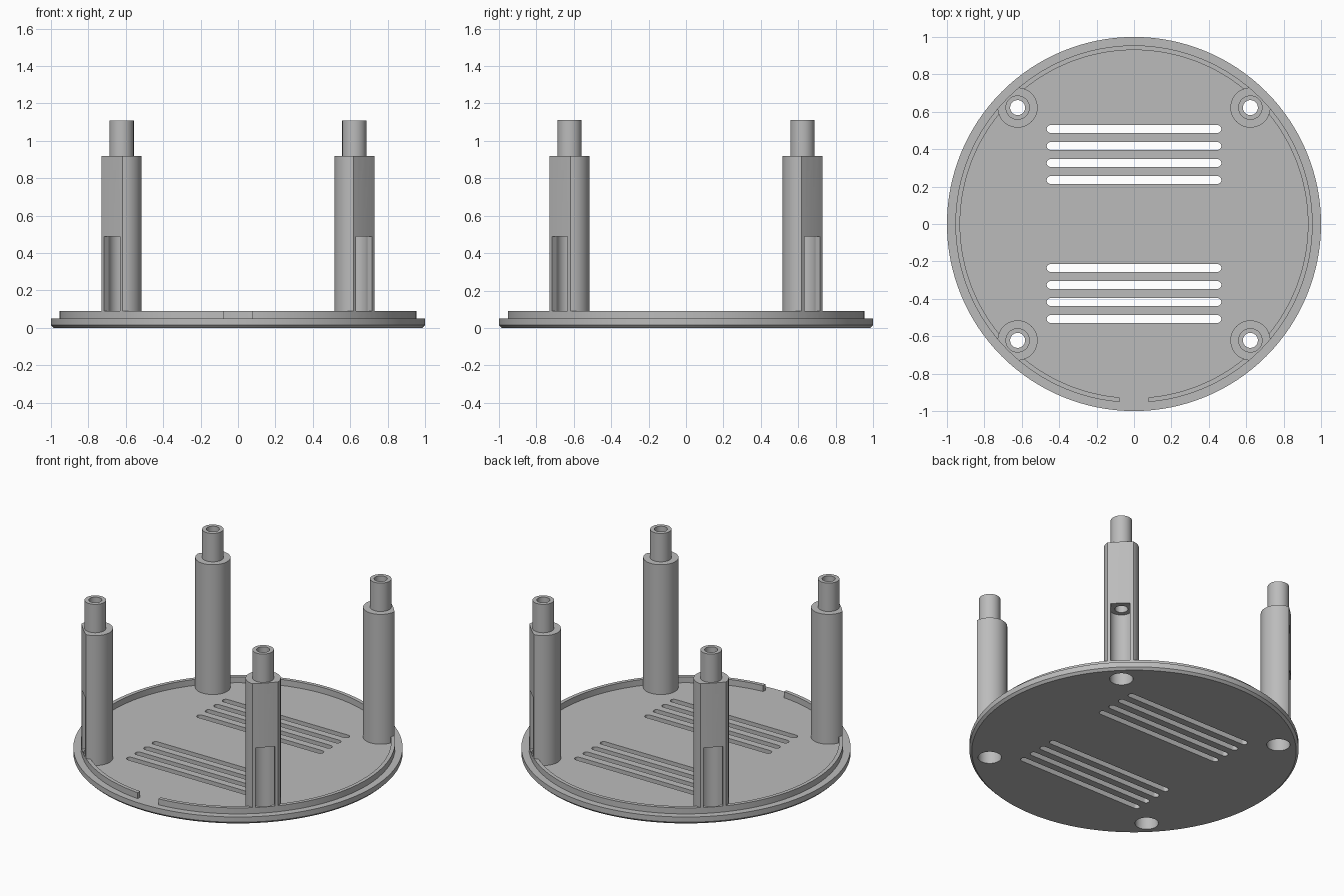
import bpy, bmesh, math
from mathutils import Matrix

if "Cube" in bpy.data.objects:
    bpy.data.objects.remove(bpy.data.objects["Cube"])

plastic = bpy.data.materials.new("grey plastic")
plastic.use_nodes = True
GREY = (0.5, 0.5, 0.5, 1)
plastic.diffuse_color = GREY
plastic.node_tree.nodes["Principled BSDF"].inputs["Base Color"].default_value = GREY

POST_DIST = 0.88
POST_R, PIN_R, BORE_R, HOLE_R = 0.107, 0.065, 0.071, 0.04
RIM_OUT, RIM_IN = 0.955, 0.93
PLATE_TOP, RIM_TOP = 0.05, 0.09
CORNERS = [math.radians(45 + 90 * k) for k in range(4)]


def make_object(name, bm):
    bmesh.ops.recalc_face_normals(bm, faces=bm.faces)
    mesh = bpy.data.meshes.new(name)
    bm.to_mesh(mesh)
    bm.free()
    mesh.materials.append(plastic)
    obj = bpy.data.objects.new(name, mesh)
    bpy.context.collection.objects.link(obj)
    return obj


def lathe(name, profile, segments, x=0):
    """Revolve a closed (radius, z) outline into a ring-shaped solid."""
    bm = bmesh.new()
    rings = []
    for i in range(segments):
        a = math.tau * i / segments
        rings.append([bm.verts.new((x + r * math.cos(a), r * math.sin(a), z)) for r, z in profile])
    n = len(profile)
    for i in range(segments):
        a, b = rings[i], rings[(i + 1) % segments]
        for j in range(n):
            k = (j + 1) % n
            bm.faces.new((a[j], b[j], b[k], a[k]))
    return make_object(name, bm)


def cylinder(bm, radius, z0, z1, x=0, y=0, segments=48):
    bmesh.ops.create_cone(bm, cap_ends=True, segments=segments, radius1=radius, radius2=radius,
                          depth=z1 - z0, matrix=Matrix.Translation((x, y, (z0 + z1) / 2)))


def box(bm, x0, x1, y0, y1, z0, z1):
    place = Matrix.Translation(((x0 + x1) / 2, (y0 + y1) / 2, (z0 + z1) / 2))
    bmesh.ops.create_cube(bm, size=1, matrix=place @ Matrix.Diagonal((x1 - x0, y1 - y0, z1 - z0, 1)))


def slot(bm, y, half, r, z0, z1):
    """Round-ended bar along x."""
    outline = []
    for side in (1, -1):
        for i in range(13):
            a = math.pi * (i / 12 - 0.5)
            outline.append((side * (half - r + r * math.cos(a)), y + side * r * math.sin(a)))
    low = bm.faces.new([bm.verts.new((px, py, z0)) for px, py in outline])
    top = bmesh.ops.extrude_face_region(bm, geom=[low])["geom"]
    bmesh.ops.translate(bm, verts=[v for v in top if isinstance(v, bmesh.types.BMVert)],
                        vec=(0, 0, z1 - z0))


def boolean(obj, bm, operation="DIFFERENCE"):
    cutter = make_object("cutter", bm)
    cutter.hide_render = True
    mod = obj.modifiers.new("cut", "BOOLEAN")
    mod.operation, mod.solver, mod.object = operation, "EXACT", cutter
    bpy.context.view_layer.objects.active = obj
    bpy.ops.object.modifier_apply(modifier=mod.name)
    bpy.data.objects.remove(cutter)


def smooth(obj):
    bpy.ops.object.select_all(action="DESELECT")
    obj.select_set(True)
    bpy.context.view_layer.objects.active = obj
    bpy.ops.object.shade_smooth_by_angle(angle=math.radians(25))


# Base plate: disc with a chamfered underside
bm = bmesh.new()
cylinder(bm, 1, 0, PLATE_TOP, segments=128)
lower = [e for e in bm.edges if all(v.co.z < 0.001 for v in e.verts)]
bmesh.ops.bevel(bm, geom=lower, offset=0.015, segments=1, affect="EDGES")
plate = make_object("base_plate", bm)

# Vent slots and screw holes through the plate
bm = bmesh.new()
for side in (1, -1):
    for i in range(4):
        slot(bm, side * (0.235 + 0.091 * i), 0.467, 0.021, -0.1, 0.2)
for a in CORNERS:
    cylinder(bm, BORE_R, -0.1, 0.2, POST_DIST * math.cos(a), POST_DIST * math.sin(a))
boolean(plate, bm)
smooth(plate)

# Locating rim, open at the front and interrupted by the posts
rim = lathe("locating_rim", [(RIM_IN, PLATE_TOP), (RIM_OUT, PLATE_TOP),
                             (RIM_OUT, RIM_TOP), (RIM_IN, RIM_TOP)], 128)
bm = bmesh.new()
box(bm, -0.077, 0.077, -1.1, -0.8, 0, 0.2)
for a in CORNERS:
    cylinder(bm, POST_R - 0.001, 0, 0.2, POST_DIST * math.cos(a), POST_DIST * math.sin(a))
boolean(rim, bm)
smooth(rim)

# Hollow stepped post with a pin on top
post = lathe("post_1", [(BORE_R, PLATE_TOP), (POST_R, PLATE_TOP), (POST_R, 0.92), (PIN_R, 0.92),
                        (PIN_R, 1.11), (HOLE_R, 1.11), (HOLE_R, 0.49), (BORE_R, 0.49)],
             48, POST_DIST)

# Trim the outer side flush with the rim, then open the access window
bm = bmesh.new()
cylinder(bm, RIM_OUT, -0.5, 2, segments=128)
boolean(post, bm, "INTERSECT")
bm = bmesh.new()
box(bm, POST_DIST, 1.1, -0.059, 0.059, RIM_TOP, 0.49)
boolean(post, bm)
smooth(post)

# One post in each corner
for i, a in enumerate(CORNERS):
    copy = post if i == 0 else bpy.data.objects.new(f"post_{i + 1}", post.data)
    if i:
        bpy.context.collection.objects.link(copy)
    copy.rotation_euler.z = a
